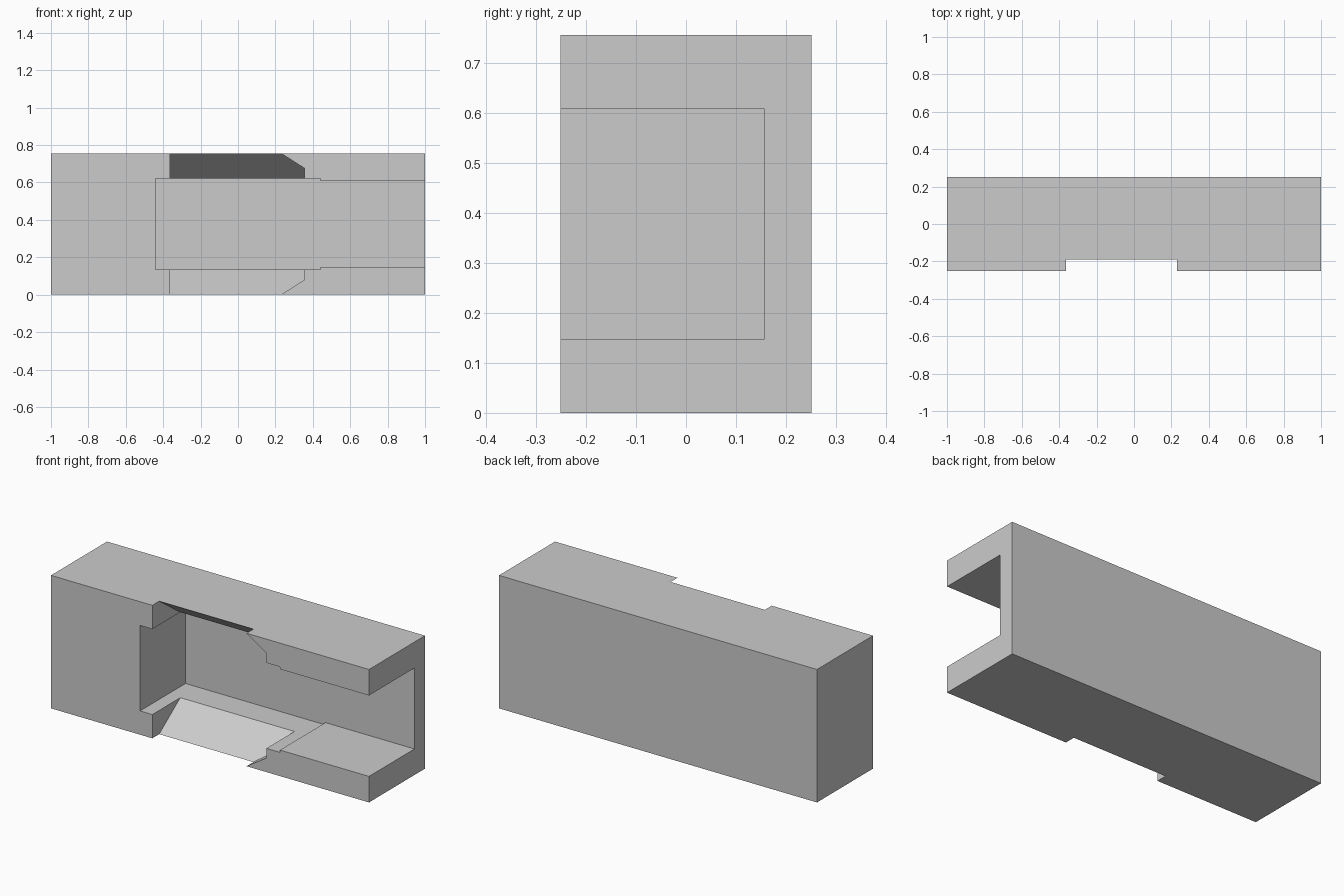
import bpy
import bmesh

if "Cube" in bpy.data.objects:
    bpy.data.objects.remove(bpy.data.objects["Cube"], do_unlink=True)

# Overall size and recess depth
HX, HY, H = 1.0, 0.2515, 0.756
BACK = 0.157

grey = bpy.data.materials.new("light_grey")
grey.use_nodes = True
colour = (0.6, 0.6, 0.6, 1)
grey.diffuse_color = colour
grey.node_tree.nodes["Principled BSDF"].inputs["Base Color"].default_value = colour


def prism(name, outline, front, back):
    """Extrude an x-z outline along y; back gives the y of the rear face at each z."""
    bm = bmesh.new()
    near = [bm.verts.new((x, front, z)) for x, z in outline]
    far = [bm.verts.new((x, back(z), z)) for x, z in outline]
    bm.faces.new(near)
    bm.faces.new(far[::-1])
    for i in range(len(outline)):
        j = (i + 1) % len(outline)
        bm.faces.new((near[i], far[i], far[j], near[j]))
    bmesh.ops.recalc_face_normals(bm, faces=bm.faces)
    mesh = bpy.data.meshes.new(name)
    bm.to_mesh(mesh)
    bm.free()
    mesh.materials.append(grey)
    ob = bpy.data.objects.new(name, mesh)
    bpy.context.collection.objects.link(ob)
    return ob


def box(x0, x1, z0, z1):
    return [(x0, z0), (x1, z0), (x1, z1), (x0, z1)]


def ramp(z):
    return -0.19 + z * 0.19 / 0.135


# Solid block
body = prism("block_body", box(-HX, HX, 0, H), -HY, lambda z: HY)

# Stepped recess: tall pocket in the middle, shallower channel out of the left end
pocket, channel = 0.135, 0.148
recess = [(-0.44, pocket), (0.44, pocket), (0.44, channel), (1.2, channel),
          (1.2, H - channel), (0.44, H - channel), (0.44, H - pocket), (-0.44, H - pocket)]

# Sloped notch with one chamfered corner, mirrored top and bottom
notch = [(-0.363, -0.05), (0.23, -0.05), (0.23, 0), (0.355, 0.08),
         (0.355, 0.19), (-0.363, 0.19)]
upper = [(x, H - z) for x, z in notch]

cutters = [
    prism("recess_cutter", recess, -0.5, lambda z: BACK),
    prism("lower_notch_cutter", notch, -0.6, ramp),
    prism("upper_notch_cutter", upper, -0.6, lambda z: ramp(H - z)),
]

# Cut the block and bake the result
for cutter in cutters:
    cutter.hide_render = True
    mod = body.modifiers.new(cutter.name, 'BOOLEAN')
    mod.operation = 'DIFFERENCE'
    mod.solver = 'EXACT'
    mod.object = cutter
bpy.context.view_layer.update()
graph = bpy.context.evaluated_depsgraph_get()
result = bpy.data.meshes.new_from_object(body.evaluated_get(graph))
body.modifiers.clear()
body.data = result
for cutter in cutters:
    bpy.data.objects.remove(cutter, do_unlink=True)
